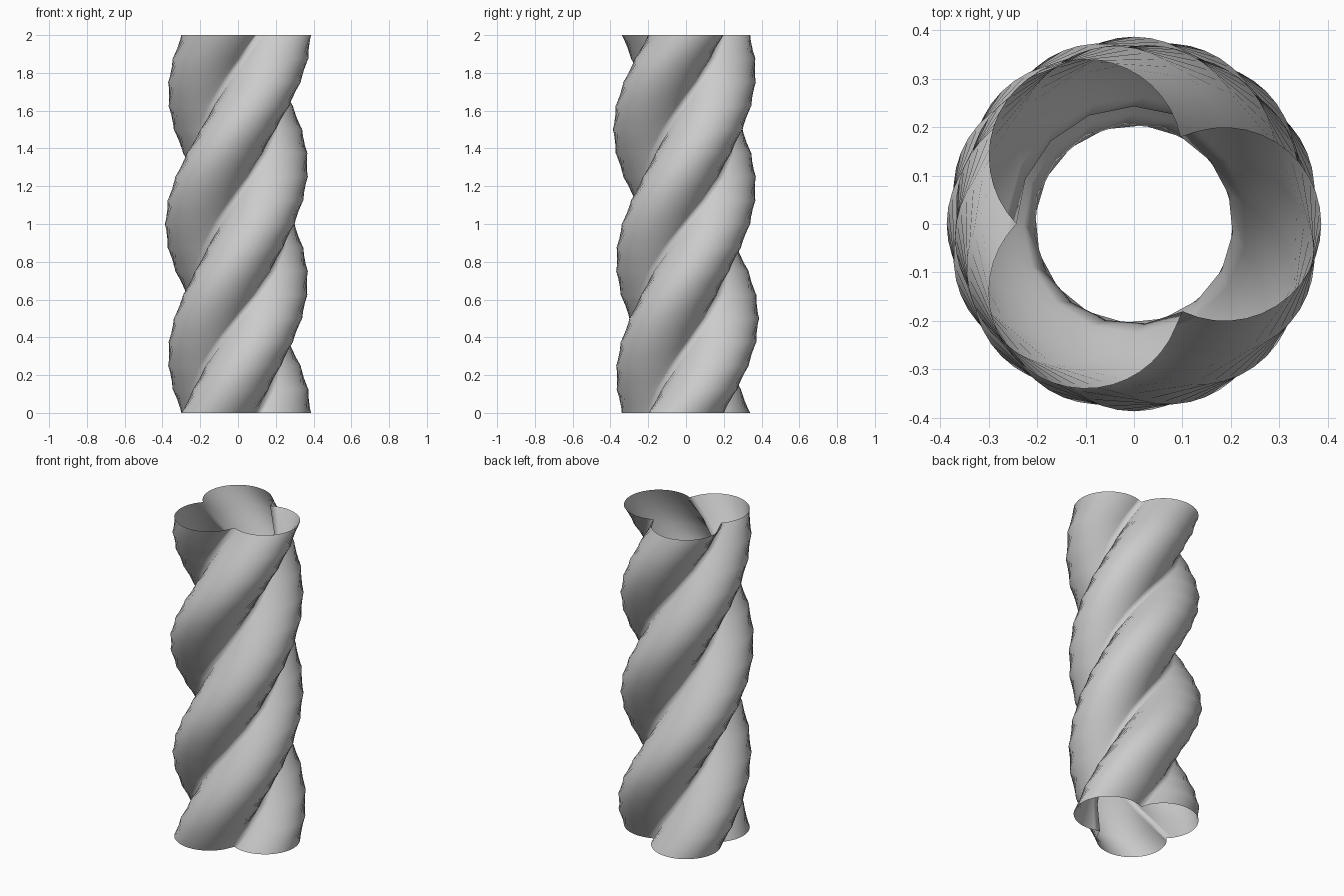
import bpy, bmesh
from math import sin, cos, pi, radians
from mathutils import Matrix

if "Cube" in bpy.data.objects:
    bpy.data.objects.remove(bpy.data.objects["Cube"])

HEIGHT, STEPS, R, SEG = 2.0, 16, 0.2, 24


def arc(cx, cy, a0, a1):
    """Arc points, leaving out the last one (the next arc starts there)."""
    pts = []
    for i in range(SEG):
        a = radians(a0 + (a1 - a0) * i / SEG)
        pts.append((cx + R * cos(a), cy + R * sin(a), 0))
    return pts


# Three-lobed cross-section: arcs meeting in inward cusps
profile = (arc(0.187, 0, -115.5, 115.5)
           + arc(-0.1, 0.14, 11.8, 224.4)
           + arc(-0.1, -0.14, 135.6, 348.2))

# Sweep the section up one full counter-clockwise turn, ends left open
bm = bmesh.new()
rings = []
for s in range(STEPS + 1):
    t = s / STEPS
    m = Matrix.Translation((0, 0, HEIGHT * t)) @ Matrix.Rotation(2 * pi * t, 4, 'Z')
    ring = [bm.verts.new(p) for p in profile]
    bmesh.ops.transform(bm, matrix=m, verts=ring)
    rings.append(ring)
n = len(profile)
for low, high in zip(rings, rings[1:]):
    for i in range(n):
        j = (i + 1) % n
        bm.faces.new((low[i], low[j], high[j], high[i])).smooth = True

mesh = bpy.data.meshes.new("twisted_column")
bm.to_mesh(mesh)
bm.free()
column = bpy.data.objects.new("twisted_column", mesh)
bpy.context.collection.objects.link(column)
